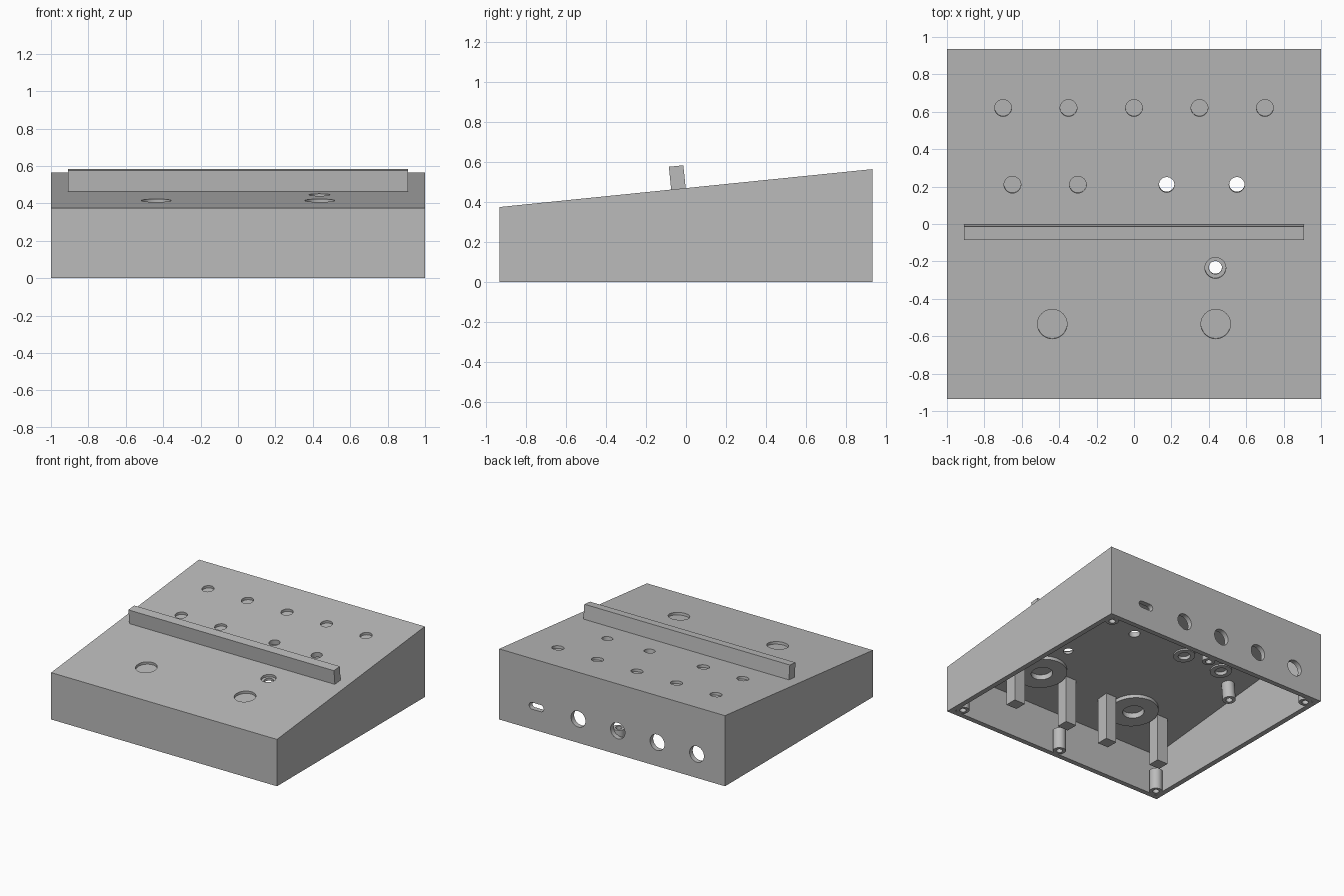
import bpy, bmesh, math
from mathutils import Matrix, Vector

cube = bpy.data.objects.get("Cube")
if cube:
    bpy.data.objects.remove(cube, do_unlink=True)

W, D = 1.0, 0.935            # half width, half depth
Z_FRONT, Z_BACK = 0.375, 0.565
WALL = 0.04
SLOPE = (Z_BACK - Z_FRONT) / (2 * D)
TILT = math.atan(SLOPE)

grey = bpy.data.materials.new("plain grey")
grey.use_nodes = True
grey.diffuse_color = (0.5, 0.5, 0.5, 1)
grey.node_tree.nodes["Principled BSDF"].inputs["Base Color"].default_value = (0.5, 0.5, 0.5, 1)


def finish(name, bm, smooth=False):
    bmesh.ops.recalc_face_normals(bm, faces=bm.faces)
    mesh = bpy.data.meshes.new(name)
    bm.to_mesh(mesh)
    bm.free()
    mesh.materials.append(grey)
    obj = bpy.data.objects.new(name, mesh)
    bpy.context.collection.objects.link(obj)
    if smooth:
        shade(obj)
    return obj


def activate(obj):
    bpy.ops.object.select_all(action='DESELECT')
    obj.select_set(True)
    bpy.context.view_layer.objects.active = obj


def shade(obj):
    activate(obj)
    bpy.ops.object.shade_smooth_by_angle(angle=math.radians(30))


def top_z(y):
    return Z_FRONT + SLOPE * (y + D)


def on_top(x, y, lift=0.0):
    """Frame on the sloping top, its z axis along the surface normal."""
    return (Matrix.Translation((x, y, top_z(y))) @ Matrix.Rotation(TILT, 4, 'X')
            @ Matrix.Translation((0, 0, lift)))


def prism(name, profile, half):
    """Extrude a side profile of (y, z) points across x."""
    bm = bmesh.new()
    face = bm.faces.new([bm.verts.new((-half, y, z)) for y, z in profile])
    new = bmesh.ops.extrude_face_region(bm, geom=[face])["geom"]
    bmesh.ops.translate(bm, vec=(2 * half, 0, 0),
                        verts=[v for v in new if isinstance(v, bmesh.types.BMVert)])
    return finish(name, bm)


def add_cyl(bm, radius, depth, matrix):
    bmesh.ops.create_cone(bm, cap_ends=True, segments=40, radius1=radius,
                          radius2=radius, depth=depth, matrix=matrix)


def tube(name, outer, inner, low, high, matrix, segments=40):
    bm = bmesh.new()
    section = [(outer, low), (outer, high), (inner, high), (inner, low)]
    rings = []
    for r, z in section:
        rings.append([bm.verts.new(matrix @ Vector((
            r * math.cos(math.tau * i / segments),
            r * math.sin(math.tau * i / segments), z))) for i in range(segments)])
    for k in range(4):
        a, b = rings[k], rings[(k + 1) % 4]
        for i in range(segments):
            j = (i + 1) % segments
            bm.faces.new((a[i], a[j], b[j], b[i]))
    return finish(name, bm, True)


def cut(target, cutter):
    cutter.hide_render = True
    mod = target.modifiers.new("cut", 'BOOLEAN')
    mod.operation, mod.solver, mod.object = 'DIFFERENCE', 'EXACT', cutter
    activate(target)
    bpy.ops.object.modifier_apply(modifier=mod.name)
    bpy.data.objects.remove(cutter, do_unlink=True)


# Hollow wedge case, open underneath
case = prism("case", [(-D, 0), (D, 0), (D, Z_BACK), (-D, Z_FRONT)], W)
inner = D - WALL
cavity = prism("cavity_cutter", [(-inner, -0.1), (inner, -0.1),
                                 (inner, top_z(inner) - WALL),
                                 (-inner, top_z(-inner) - WALL)], W - WALL)
cut(case, cavity)

# Holes in the top: knobs, lamps, and foot switches
ROW_BACK, ROW_MID, SWITCH_Y, SWITCH_X = 0.62, 0.21, -0.535, 0.437
holes = bmesh.new()
blind = [(-0.7 + 0.35 * i, ROW_BACK, 0.045) for i in range(5)]
blind += [(x, ROW_MID, 0.045) for x in (-0.65, -0.3)]
blind += [(s * SWITCH_X, SWITCH_Y, 0.079) for s in (-1, 1)]
for x, y, r in blind:
    add_cyl(holes, r, 0.04, on_top(x, y))                   # recess from above
    add_cyl(holes, r, 0.04, on_top(x, y, -0.025 - 0.02))    # recess from below
for x in (0.175, 0.55):
    add_cyl(holes, 0.041, 0.2, on_top(x, ROW_MID))
LAMP = (0.435, -0.235)
add_cyl(holes, 0.035, 0.2, on_top(*LAMP))

# Sockets and a cable slot in the back wall
facing_back = Matrix.Rotation(math.pi / 2, 4, 'X')
for x in (0.3, -0.05, -0.4, -0.75):
    add_cyl(holes, 0.064, 0.2, Matrix.Translation((x, D, 0.19)) @ facing_back)
slot = bmesh.new()
slot_verts = []
for side in (1, -1):
    for i in range(13):
        a = -math.pi / 2 + math.pi * i / 12
        slot_verts.append(slot.verts.new((0.67 + side * (0.038 + 0.027 * math.cos(a)),
                                          D - 0.1, 0.187 + side * 0.027 * math.sin(a))))
face = slot.faces.new(slot_verts)
new = bmesh.ops.extrude_face_region(slot, geom=[face])["geom"]
bmesh.ops.translate(slot, vec=(0, 0.2, 0),
                    verts=[v for v in new if isinstance(v, bmesh.types.BMVert)])
cut(case, finish("hole_cutter", holes))
cut(case, finish("slot_cutter", slot))
bore = bmesh.new()
add_cyl(bore, 0.056, 0.04, on_top(*LAMP))
cut(case, finish("lamp_recess_cutter", bore))
shade(case)

# Raised bar across the top
bar = bmesh.new()
bmesh.ops.create_cube(bar, size=1, matrix=on_top(0, -0.038, 0.055)
                      @ Matrix.Diagonal((1.82, 0.073, 0.12, 1)))
finish("top_bar", bar)

# Reinforcing rings under the knobs and foot switches
for x in (-0.65, -0.3):
    tube("knob_ring", 0.08, 0.045, -WALL - 0.012, -WALL + 0.002, on_top(x, ROW_MID))
for s in (-1, 1):
    tube("switch_ring", 0.185, 0.079, -WALL - 0.028, -WALL + 0.002,
         on_top(s * SWITCH_X, SWITCH_Y))

# Square support legs either side of each foot switch
for s in (-1, 1):
    for t in (-1, 1):
        leg = bmesh.new()
        height = top_z(SWITCH_Y) - WALL + 0.01
        bmesh.ops.create_cube(leg, size=1, matrix=Matrix.Translation(
            (s * SWITCH_X + t * 0.245, SWITCH_Y, height / 2))
            @ Matrix.Diagonal((0.095, 0.095, height, 1)))
        finish("support_leg", leg)

# Screw posts along the front and back walls
for x in (-0.922, 0, 0.922):
    for y in (-0.85, 0.85):
        tube("screw_post", 0.048, 0.024, 0, 0.17, Matrix.Translation((x, y, 0)), 24)

# Board post hanging from the ceiling
tube("board_post", 0.048, 0.024, -WALL - 0.14, -WALL + 0.005, on_top(-0.81, 0.1), 24)
